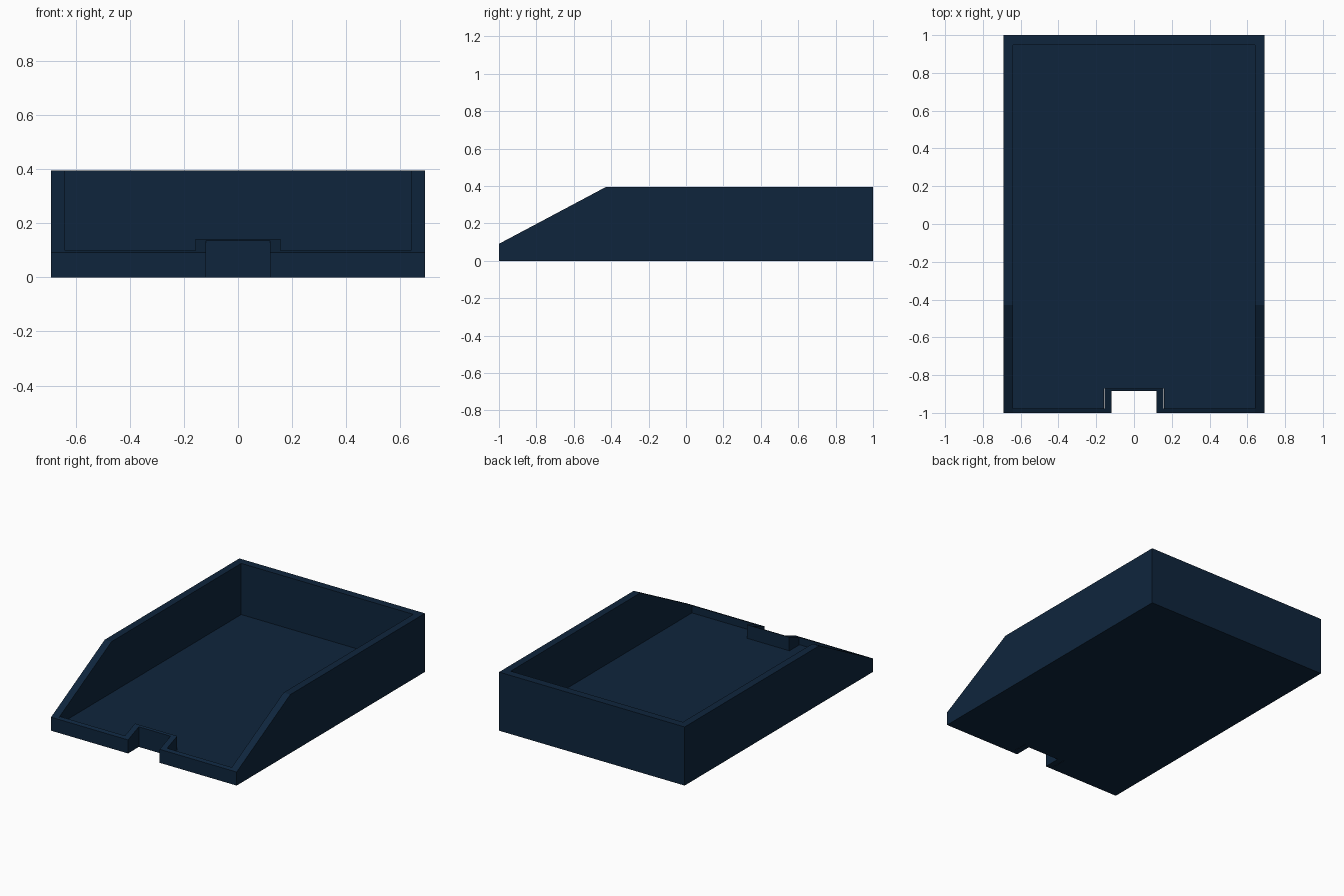
import bpy, bmesh

if "Cube" in bpy.data.objects:
    bpy.data.objects.remove(bpy.data.objects["Cube"])

W, T = 0.69, 0.05            # half width, side wall thickness
XI = W - T                   # inner half width
H, FLOOR = 0.394, 0.05       # wall height, floor thickness
YB = 0.948                   # inner face of back wall
YF = -0.977                  # inner face of front lip

navy = bpy.data.materials.new("dark_navy")
navy.diffuse_color = (0.0045, 0.0185, 0.046, 1)
navy.use_nodes = True
navy.node_tree.nodes["Principled BSDF"].inputs["Base Color"].default_value = navy.diffuse_color


def prism(name, bottom, top):
    """Solid between two matching outlines of 3D points."""
    bm = bmesh.new()
    a = [bm.verts.new(p) for p in bottom]
    b = [bm.verts.new(p) for p in top]
    n = len(a)
    bm.faces.new(a[::-1])
    bm.faces.new(b)
    for i in range(n):
        j = (i + 1) % n
        bm.faces.new((a[i], a[j], b[j], b[i]))
    bmesh.ops.recalc_face_normals(bm, faces=bm.faces)
    # split sloped concave caps into clean triangles
    bmesh.ops.triangulate(bm, faces=[f for f in bm.faces if len(f.verts) > 4])
    me = bpy.data.meshes.new(name)
    bm.to_mesh(me)
    bm.free()
    me.materials.append(navy)
    ob = bpy.data.objects.new(name, me)
    bpy.context.collection.objects.link(ob)
    return ob


def plan(name, pts, top):
    """Plan outline raised from the ground to the height top(y)."""
    return prism(name, [(x, y, 0) for x, y in pts],
                 [(x, y, top(y)) for x, y in pts])


def mirrored(half):
    """Complete an open right-hand outline with its left-hand copy."""
    return half + [(-x, y) for x, y in reversed(half)]


# side walls with sloping front
side = [(-1, 0), (1, 0), (1, H), (-0.43, H), (-1, 0.091)]
for s, label in ((-1, "left"), (1, "right")):
    prism(label + "_wall", [(s * XI, y, z) for y, z in side],
          [(s * W, y, z) for y, z in side])

# back wall
plan("back_wall", mirrored([(XI, YB), (XI, 1)]), lambda y: H)

# floor with cut-out for the notch
plan("floor", mirrored([(0.16, -0.87), (0.16, YF), (XI, YF), (XI, YB)]),
     lambda y: FLOOR)

# low front lip wrapping around the notch, top rising gently to the back
plan("front_lip", mirrored([(0.118, -0.885), (0.118, -1), (XI, -1), (XI, YF),
                            (0.157, YF), (0.157, -0.87)]),
     lambda y: 0.091 + 0.385 * (y + 1))
